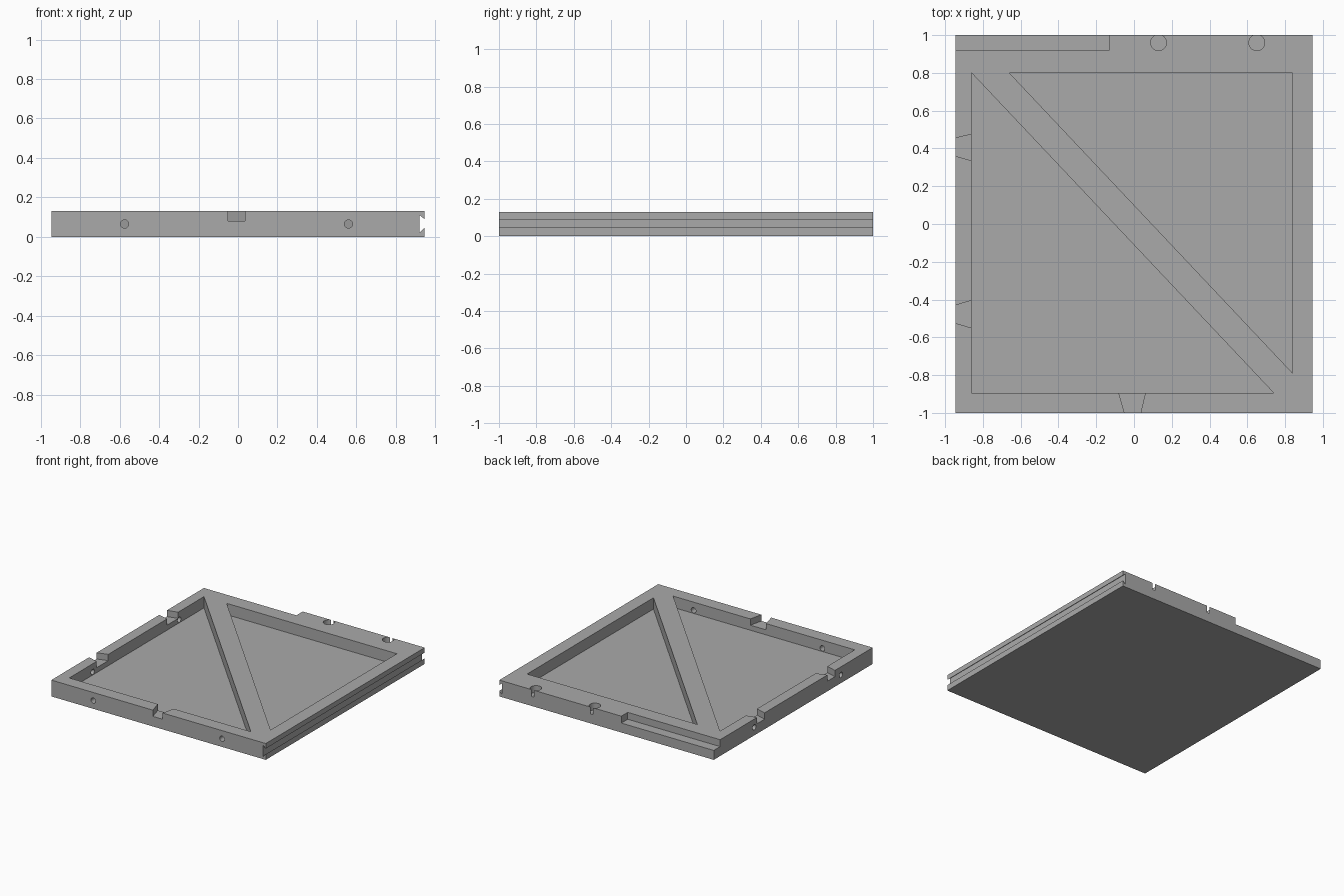
import bpy
import bmesh
from math import cos, sin, tau

cube = bpy.data.objects.get("Cube")
if cube:
    bpy.data.objects.remove(cube, do_unlink=True)

HX, HY, TOP = 0.945, 1.0, 0.13
FLOOR, NOTCH, OVER = 0.04, 0.08, 0.2

# Where profile (u, v) and sweep w land for each sweep axis
PLACE = {
    "X": lambda u, v, w: (w, u, v),
    "Y": lambda u, v, w: (u, w, v),
    "Z": lambda u, v, w: (u, v, w),
}


def prism(name, profile, low, high, axis="Z"):
    """Sweep a closed profile along an axis."""
    bm = bmesh.new()
    rings = [[bm.verts.new(PLACE[axis](u, v, w)) for u, v in profile]
             for w in (low, high)]
    bm.faces.new(rings[0])
    bm.faces.new(rings[1])
    n = len(profile)
    for i in range(n):
        j = (i + 1) % n
        bm.faces.new((rings[0][i], rings[0][j], rings[1][j], rings[1][i]))
    bmesh.ops.recalc_face_normals(bm, faces=bm.faces)
    mesh = bpy.data.meshes.new(name)
    bm.to_mesh(mesh)
    bm.free()
    obj = bpy.data.objects.new(name, mesh)
    bpy.context.collection.objects.link(obj)
    return obj


def rect(u0, v0, u1, v1):
    return [(u0, v0), (u1, v0), (u1, v1), (u0, v1)]


def circle(u, v, r, n=32):
    return [(u + r * cos(tau * i / n), v + r * sin(tau * i / n)) for i in range(n)]


def flare(outer, inner, wall_out, wall_in):
    """Tapered notch outline, run past both faces of the wall."""
    def at(k):
        pos = wall_out + (wall_in - wall_out) * k
        return [(o + (i - o) * k, pos) for o, i in zip(outer, inner)]
    a, b = at(-0.1)
    c, d = at(1.1)
    return [a, b, d, c]


panel = prism("panel", rect(-HX, -HY, HX, HY), 0, TOP)
cutters = []


def cut(*args):
    obj = prism("cutter", *args)
    obj.hide_render = True
    cutters.append(obj)


# Two triangular pockets, leaving a diagonal brace
cut([(-0.86, 0.8), (-0.86, -0.895), (0.74, -0.895)], FLOOR, OVER)
cut([(-0.66, 0.8), (0.84, 0.8), (0.84, -0.79)], FLOOR, OVER)

# Flared notches in the front and side walls
cut(flare((-0.05, 0.035), (-0.08, 0.06), -HY, -0.895), NOTCH, OVER)
for outer, inner in (((0.36, 0.455), (0.335, 0.475)),
                     ((-0.525, -0.43), (-0.55, -0.405))):
    outline = flare(outer, inner, -HX, -0.86)
    cut([(x, y) for y, x in outline], NOTCH, OVER)

# Dowel holes through the front and side walls
for x in (-0.575, 0.56):
    cut(circle(x, 0.065, 0.021), -HY - 0.05, -0.86, "Y")
for y in (0.49, -0.6):
    cut(circle(y, 0.065, 0.021), -HX - 0.05, -0.82, "X")

# Dovetail groove along one side
cut([(HX + 0.025, 0.07), (HX, 0.09), (0.92, 0.11), (0.92, 0.02),
     (HX, 0.045), (HX + 0.025, 0.065)], -HY - 0.1, HY + 0.1, "Y")

# Rear ledge and round sockets that just break the rear face
cut(rect(-HX - 0.1, 0.92, -0.13, HY + 0.1), 0.075, OVER)
for x in (0.13, 0.65):
    cut(circle(x, 0.96, 0.042), 0.075, OVER)

bpy.context.view_layer.objects.active = panel
for cutter in cutters:
    mod = panel.modifiers.new("cut", "BOOLEAN")
    mod.operation = "DIFFERENCE"
    mod.solver = "EXACT"
    mod.object = cutter
    bpy.ops.object.modifier_apply(modifier=mod.name)
    bpy.data.objects.remove(cutter, do_unlink=True)

# Plain grey finish
grey = bpy.data.materials.new("mid grey")
grey.use_nodes = True
colour = (0.4, 0.4, 0.4, 1)
grey.diffuse_color = colour
grey.node_tree.nodes["Principled BSDF"].inputs["Base Color"].default_value = colour
panel.data.materials.clear()
panel.data.materials.append(grey)

bpy.ops.object.select_all(action="DESELECT")
panel.select_set(True)
bpy.ops.object.shade_smooth_by_angle()
